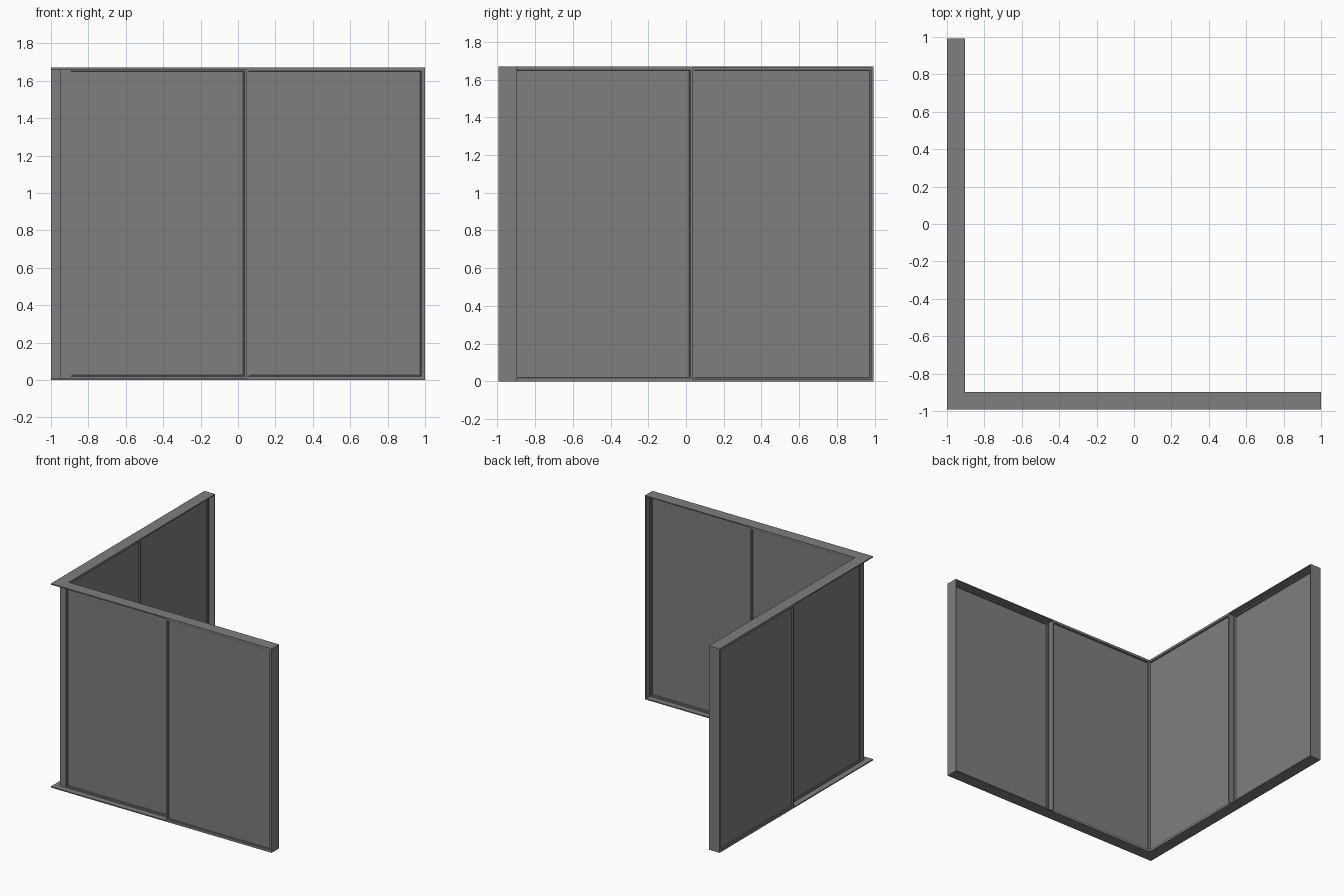
import bpy, bmesh
from mathutils import Vector

if "Cube" in bpy.data.objects:
    bpy.data.objects.remove(bpy.data.objects["Cube"], do_unlink=True)

# Overall dimensions
X, Y, H = 1.0, 0.993, 1.67      # half width, half depth, height
W = 0.096                       # wall thickness
T = 0.009                       # track and jamb thickness
M = W / 2                       # sliding panel thickness

metal = bpy.data.materials.new("grey_metal")
metal.use_nodes = True
grey = (0.21, 0.21, 0.21, 1)
metal.diffuse_color = grey
metal.node_tree.nodes["Principled BSDF"].inputs["Base Color"].default_value = grey


def finish(name, bm):
    bmesh.ops.recalc_face_normals(bm, faces=bm.faces)
    mesh = bpy.data.meshes.new(name)
    bm.to_mesh(mesh)
    bm.free()
    mesh.materials.append(metal)
    obj = bpy.data.objects.new(name, mesh)
    bpy.context.collection.objects.link(obj)
    return obj


def box_mesh(lo, hi):
    lo, hi = Vector(lo), Vector(hi)
    bm = bmesh.new()
    bmesh.ops.create_cube(bm, size=1)
    for v in bm.verts:
        v.co = (lo + hi) / 2 + v.co * (hi - lo)
    return bm


def box(name, lo, hi):
    return finish(name, box_mesh(lo, hi))


def track(name, z):
    """L-shaped plate running under or over both walls."""
    outline = [(-X, -Y), (X, -Y), (X, W - Y), (W - X, W - Y), (W - X, Y), (-X, Y)]
    bm = bmesh.new()
    face = bm.faces.new([bm.verts.new((x, y, z)) for x, y in outline])
    ext = bmesh.ops.extrude_face_region(bm, geom=[face])
    verts = [g for g in ext["geom"] if isinstance(g, bmesh.types.BMVert)]
    bmesh.ops.translate(bm, verts=verts, vec=(0, 0, T))
    return finish(name, bm)


def panel(name, lo, hi, axis):
    """Framed sliding panel with a beaded pane on both faces of the given axis."""
    bm = box_mesh(lo, hi)
    bm.normal_update()
    faces = [f for f in bm.faces if abs(f.normal[axis]) > 0.9]
    bmesh.ops.inset_individual(bm, faces=faces, thickness=0.014)
    bmesh.ops.inset_individual(bm, faces=faces, thickness=0.003, depth=-0.006)
    bmesh.ops.inset_individual(bm, faces=faces, thickness=0.006)
    bmesh.ops.inset_individual(bm, faces=faces, thickness=0.001, depth=-0.004)
    return finish(name, bm)


# Bottom and top tracks
track("bottom_track", 0)
track("top_track", H - T)

# Jambs at the free ends of the walls
z0, z1 = T, H - T
box("front_wall_jamb", (X - T, -Y, z0), (X, W - Y, z1))
box("side_wall_jamb", (-X, Y - T, z0), (W - X, Y, z1))

# Recessed corner post
box("corner_post", (M - X, M - Y, z0), (W - X, W - Y, z1))

# Front wall: inner panel by the corner, outer panel by the jamb
fx = 0.045
panel("front_inner_panel", (W - X, M - Y, z0), (fx, W - Y, z1), 1)
panel("front_outer_panel", (fx, -Y, z0), (X - T, M - Y, z1), 1)

# Side wall: the same staggered pair
sy = 0.034
panel("side_inner_panel", (M - X, W - Y - 0.015, z0), (W - X, sy, z1), 0)
panel("side_outer_panel", (-X, sy, z0), (M - X, Y - T, z1), 0)
